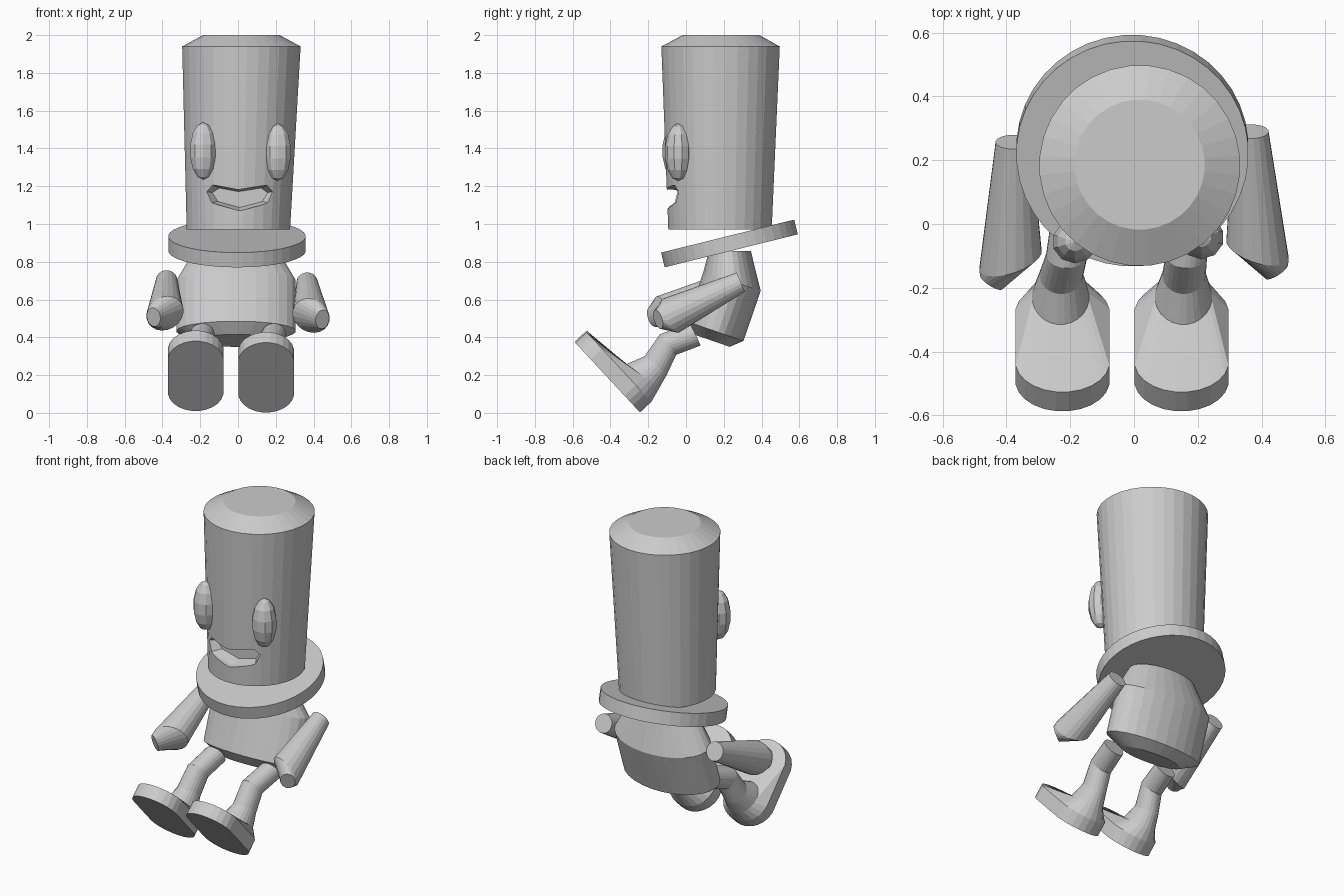
import bpy, bmesh, math
from mathutils import Vector

if "Cube" in bpy.data.objects:
    bpy.data.objects.remove(bpy.data.objects["Cube"])

grey = bpy.data.materials.new("plain grey")
grey.diffuse_color = (0.6, 0.6, 0.6, 1)
grey.use_nodes = True
grey.node_tree.nodes["Principled BSDF"].inputs["Base Color"].default_value = grey.diffuse_color


def ring(c, n, rx, ry=None, sides=24, straight=0.0):
    """Ellipse (or stadium) around c, facing n, as a list of points."""
    ry = rx if ry is None else ry
    n = Vector(n).normalized()
    u = (Vector((1, 0, 0)) - n * n.x).normalized()
    v = n.cross(u)
    pts = []
    for i in range(sides):
        t = 2 * math.pi * (i + 0.5) / sides
        a, b = math.cos(t) * rx, math.sin(t) * ry
        pts.append(Vector(c) + u * a + v * (b + math.copysign(straight, b)))
    return pts


def loft(name, rings):
    """Skin a list of rings and cap both ends."""
    bm = bmesh.new()
    loops = [[bm.verts.new(p) for p in r] for r in rings]
    for a, b in zip(loops, loops[1:]):
        for i in range(len(a)):
            j = (i + 1) % len(a)
            bm.faces.new((a[i], a[j], b[j], b[i]))
    bm.faces.new(loops[0])
    bm.faces.new(loops[-1])
    bmesh.ops.recalc_face_normals(bm, faces=bm.faces)
    return finish(name, bm)


def finish(name, bm):
    me = bpy.data.meshes.new(name)
    bm.to_mesh(me)
    bm.free()
    me.materials.append(grey)
    ob = bpy.data.objects.new(name, me)
    bpy.context.collection.objects.link(ob)
    return ob


UP = (0, 0, 1)

# Tall head with bevelled crown
head = loft("head", [
    ring((0.002, 0.18, 0.971), UP, 0.275, sides=32),
    ring((0.018, 0.183, 1.94), UP, 0.315, sides=32),
    ring((0.018, 0.186, 2.0), UP, 0.204, sides=32)])

# Smiling mouth cut into the head, narrowing inwards
mouth = [(-.185, 1.175), (-.135, 1.207), (0, 1.182), (.16, 1.207),
         (.206, 1.175), (.168, 1.112), (.01, 1.07), (-.145, 1.112)]


def mouth_ring(y, s):
    return [Vector((0.01 + (x - 0.01) * s, y, 1.14 + (z - 1.14) * s)) for x, z in mouth]


cutter = loft("mouth_cutter", [mouth_ring(-0.3, 1), mouth_ring(-0.07, 1), mouth_ring(-0.005, 0.75)])
cutter.hide_render = True
mod = head.modifiers.new("mouth", 'BOOLEAN')
mod.operation = 'DIFFERENCE'
mod.object = cutter
bpy.context.view_layer.objects.active = head
bpy.ops.object.modifier_apply(modifier=mod.name)
bpy.data.objects.remove(cutter)

# Faceted oval eyes
for name, c in (("left_eye", (-0.185, -0.055, 1.387)), ("right_eye", (0.211, -0.042, 1.38))):
    bm = bmesh.new()
    bmesh.ops.create_uvsphere(bm, u_segments=10, v_segments=7, radius=1)
    for v in bm.verts:
        v.co = Vector((v.co.x * 0.073, v.co.y * 0.07, v.co.z * 0.152)) + Vector(c)
    finish(name, bm)

# Tilted collar disc
tilt = math.radians(13.9)
axis = Vector((0, -math.sin(tilt), math.cos(tilt)))
mid = Vector((-0.005, 0.23, 0.897))
loft("collar", [ring(mid + axis * h, axis, 0.364, sides=40) for h in (-0.04, 0.04)])

# Torso leaning backwards
lean = math.radians(19)
w = Vector((0, math.sin(lean), math.cos(lean)))
base = Vector((-0.01, 0.153, 0.433))
loft("torso", [
    ring(base - w * 0.053, w, 0.20, 0.102, 28),
    ring(base, w, 0.317, 0.161, 28),
    ring(base + w * 0.28, w, 0.317, 0.161, 28),
    ring((-0.01, 0.232, 0.857), UP, 0.225, 0.112, 28)])

for side, s in (("left", -1), ("right", 1)):
    left = s < 0
    # Arm widening to a blunt hand
    dx, dy, dz = (0.012, -0.033, 0.012) if left else (0, 0, 0)
    loft(side + "_arm", [
        ring((s * (0.366 + dx), 0.29 + dy, 0.692 + dz), (0, 0.92, 0.4), 0.056, sides=20),
        ring((s * 0.387, -0.08 + dy, 0.515 + dz), (s * 0.3, 0.87, 0.42), 0.103, 0.1, 20),
        ring((s * 0.447, -0.148 + dy, 0.495 + dz), (s * -0.5, 0.8, 0.25), 0.042, 0.052, 20)])

    # Bent leg
    hip, knee, shin, ankle = (-0.19, -0.21, -0.228, -0.23) if left else (0.19, 0.165, 0.157, 0.155)
    loft(side + "_leg", [
        ring((ankle, -0.228, 0.195), (0, 0.59, 0.81), 0.09, 0.108),
        ring((shin, -0.16, 0.252), (0, 0.63, 0.77), 0.068, 0.077),
        ring((knee, -0.095, 0.362), (0, 0.77, 0.61), 0.065, 0.07),
        ring((hip, 0.05, 0.415), (0, 0.9, 0.44), 0.065)])

    # Shoe: thick rounded sole rising into the ankle
    x = -0.224 if left else 0.149
    up = Vector((0, 0.733, 0.681))
    sole = Vector((x, -0.415, 0.195 if left else 0.187))
    loft(side + "_shoe", [
        ring(sole, up, 0.148, 0.14, straight=0.113),
        ring(sole + up * 0.082, up, 0.148, 0.14, straight=0.113),
        ring((ankle, -0.228, 0.195), (0, 0.59, 0.81), 0.09, 0.108)])
